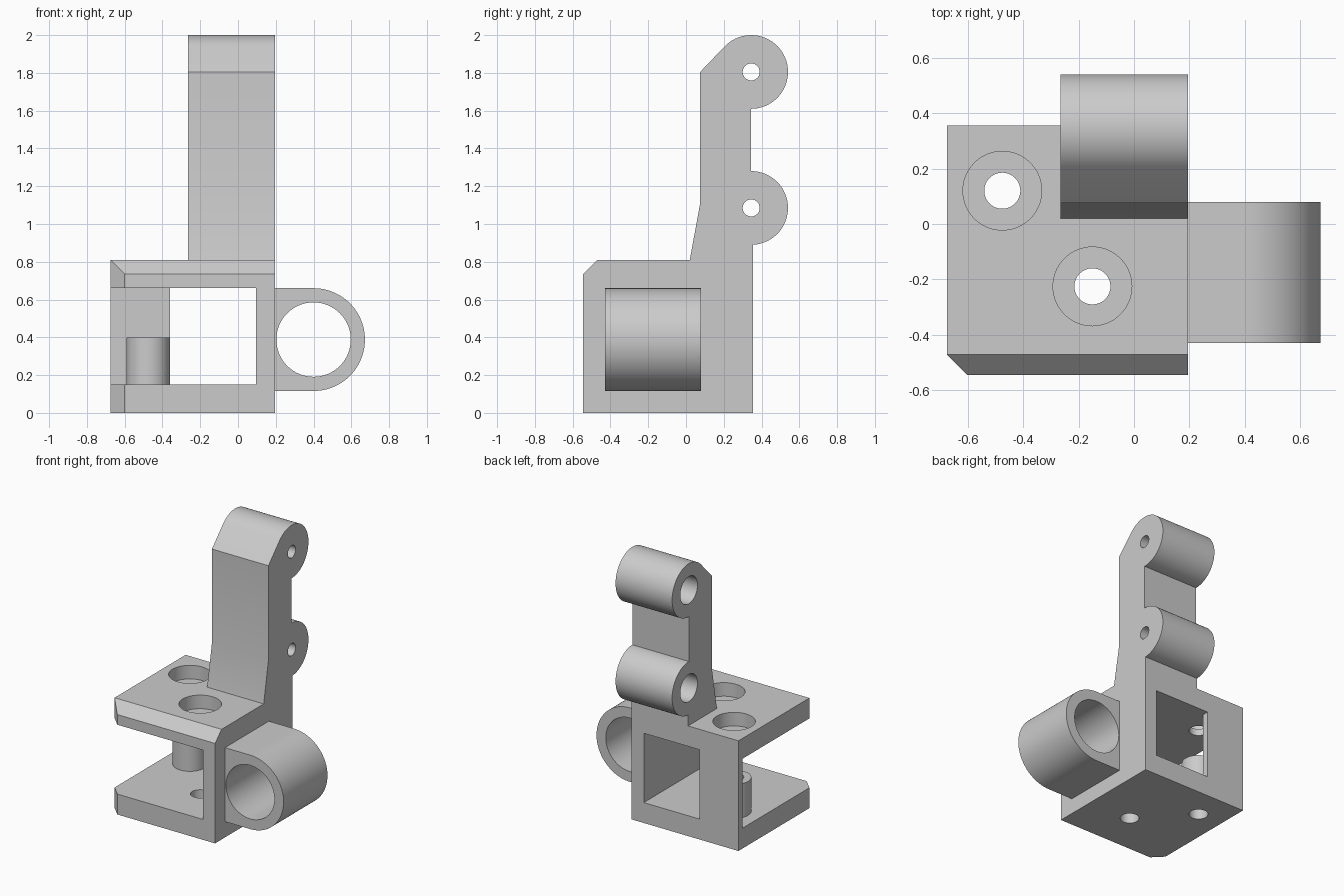
import bpy
import bmesh
from math import cos, sin, radians

cube = bpy.data.objects.get("Cube")
if cube:
    bpy.data.objects.remove(cube, do_unlink=True)

grey = bpy.data.materials.new("plain_grey")
grey.use_nodes = True
colour = (0.6, 0.6, 0.6, 1)
grey.diffuse_color = colour
grey.node_tree.nodes["Principled BSDF"].inputs["Base Color"].default_value = colour


def arc(u, v, r, start, end, steps=48):
    """Points along an arc, angles in degrees."""
    angles = [radians(start + (end - start) * i / steps) for i in range(steps + 1)]
    return [(u + r * cos(a), v + r * sin(a)) for a in angles]


def circle(u, v, r):
    return arc(u, v, r, 0, 360, 64)[:-1]


def prism(name, profile, axis, low, high):
    """Extrude a closed 2D profile along an axis."""
    place = {"x": lambda u, v, t: (t, u, v),
             "y": lambda u, v, t: (u, t, v),
             "z": lambda u, v, t: (u, v, t)}[axis]
    bm = bmesh.new()
    bottom = [bm.verts.new(place(u, v, low)) for u, v in profile]
    top = [bm.verts.new(place(u, v, high)) for u, v in profile]
    bm.faces.new(bottom)
    bm.faces.new(top)
    n = len(profile)
    for i in range(n):
        j = (i + 1) % n
        bm.faces.new((bottom[i], bottom[j], top[j], top[i]))
    bmesh.ops.recalc_face_normals(bm, faces=bm.faces)
    mesh = bpy.data.meshes.new(name)
    bm.to_mesh(mesh)
    bm.free()
    mesh.materials.append(grey)
    obj = bpy.data.objects.new(name, mesh)
    bpy.context.collection.objects.link(obj)
    return obj


def combine(target, tool, operation):
    """Apply a boolean with a helper object, then discard the helper."""
    mod = target.modifiers.new(operation.lower(), "BOOLEAN")
    mod.operation = operation
    mod.solver = "EXACT"
    mod.object = tool
    bpy.context.view_layer.objects.active = target
    bpy.ops.object.modifier_apply(modifier=mod.name)
    bpy.data.objects.remove(tool, do_unlink=True)


def add(tool):
    combine(bracket, tool, "UNION")


def cut(tool):
    combine(bracket, tool, "DIFFERENCE")


# Block with one bevelled vertical corner
left, right, front, back, height = -0.675, 0.195, -0.545, 0.355, 0.81
bevel = 0.075
bracket = prism("bracket", [(left, front + bevel), (left + bevel, front), (right, front),
                            (right, back), (left, back)], "z", 0, height)

# Bevel along the top front edge
cut(prism("bevel_cutter", [(-0.62, 0.66), (-0.4, 0.88), (-0.62, 0.88)], "x", -1, 1))

# Open cavity with a window through the rear wall
cut(prism("cavity_cutter", [(-1, -1), (0.095, -1), (0.095, 1), (-0.36, 1),
                            (-0.36, 0.305), (-1, 0.305)], "z", 0.15, 0.66))

# Upright arm with two round lugs
lug_y, lug_r, lug_heights = 0.345, 0.195, (1.805, 1.085)
arm = [(0.02, 0.7), (0.02, height), (0.075, 1.11), (0.075, 1.805)]
arm += arc(lug_y, lug_heights[0], lug_r, 135, -90)
arm += arc(lug_y, lug_heights[1], lug_r, 90, -87)
arm += [(back, 0.7)]
add(prism("arm", arm, "x", -0.265, right))

# Side socket with a round end
socket_x, socket_z, socket_r = 0.4, 0.388, 0.272
socket = [(0.15, socket_z - socket_r)]
socket += arc(socket_x, socket_z, socket_r, -90, 90)
socket += [(0.15, socket_z + socket_r)]
add(prism("socket", socket, "y", -0.43, 0.08))
cut(prism("socket_bore", circle(socket_x, socket_z, 0.197), "y", -1, 1))

# Standing post inside the cavity
post = (-0.475, 0.12)
add(prism("post", circle(*post, 0.115), "z", 0.08, 0.4))

# Vertical screw holes, recessed in the top plate
for x, y in (post, (-0.15, -0.225)):
    cut(prism("screw_hole", circle(x, y, 0.065), "z", -0.2, 1))
    cut(prism("screw_recess", circle(x, y, 0.142), "z", 0.71, 1))

# Lug holes, wide from one side and narrow through the other
for z in lug_heights:
    cut(prism("lug_hole", circle(lug_y, z, 0.045), "x", -1, 1))
    cut(prism("lug_recess", circle(lug_y, z, 0.1), "x", -1, 0.095))

# Smooth the round surfaces, keep the edges crisp
bpy.ops.object.select_all(action="DESELECT")
bracket.select_set(True)
bpy.context.view_layer.objects.active = bracket
bpy.ops.object.shade_smooth_by_angle(angle=radians(20))
